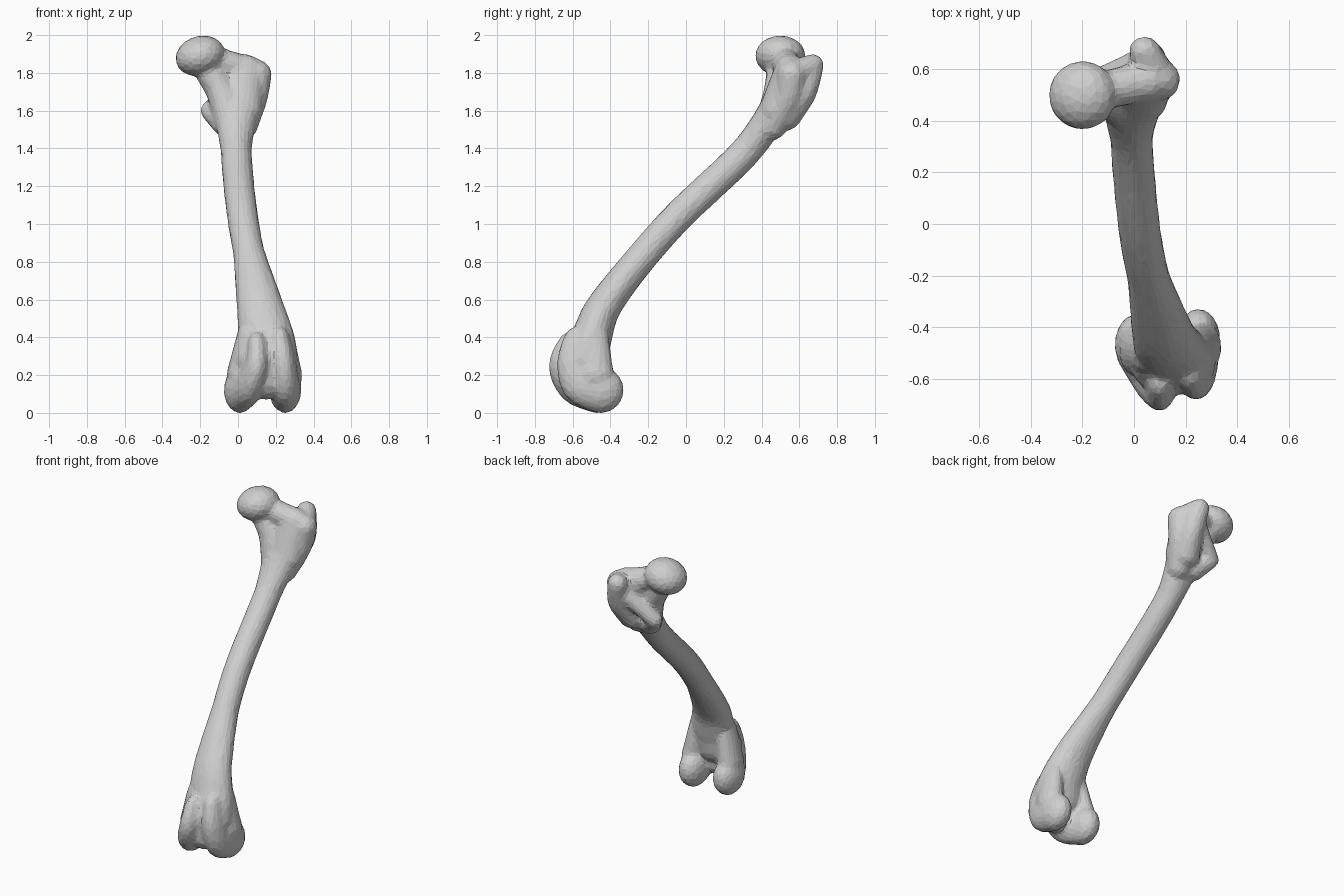
import bpy
import bmesh
from mathutils import Matrix, Vector

cube = bpy.data.objects.get("Cube")
if cube:
    bpy.data.objects.remove(cube, do_unlink=True)

grey = (0.62, 0.62, 0.62, 1)
bone = bpy.data.materials.new("bone_grey")
bone.use_nodes = True
bone.diffuse_color = grey
bone.node_tree.nodes["Principled BSDF"].inputs["Base Color"].default_value = grey

volumes = bmesh.new()


def blob(centre, across, depth, height, tip=0):
    """Ellipsoid with the given half sizes, tipped sideways about the y axis."""
    place = (Matrix.Translation(centre) @ Matrix.Rotation(tip, 4, "Y")
             @ Matrix.Diagonal((across, depth, height, 1)))
    bmesh.ops.create_icosphere(volumes, subdivisions=3, radius=1, matrix=place)


def smooth_path(points):
    """Yield closely spaced positions on a curve through the points, with progress."""
    points = [Vector(point) for point in points]
    last = len(points) - 1
    for index in range(last):
        here, there = points[index], points[index + 1]
        before, after = points[max(index - 1, 0)], points[min(index + 2, last)]
        leave, arrive = (there - before) / 2, (after - here) / 2
        steps = max(2, round((there - here).length / 0.02))
        for step in range(steps + 1):
            t = step / steps
            ease = t * t * (3 - 2 * t)
            bend = leave * t * (1 - t) ** 2 - arrive * t * t * (1 - t)
            yield here.lerp(there, ease) + bend, (index + t) / last


def limb(start_radius, end_radius, *points, width=1):
    """Tapering sweep along a curve; width scales it from side to side."""
    for position, progress in smooth_path(points):
        radius = start_radius + (end_radius - start_radius) * progress
        blob(position, radius * width, radius, radius)


# Landmarks shared by several parts
head = Vector((-.2, .5, 1.89))
shoulder = Vector((.02, .55, 1.82))
flank = Vector((.1, .56, 1.79))
hook = Vector((.04, .67, 1.84))
lesser_trochanter = Vector((-.15, .55, 1.6))

# Shaft: slim in the middle, widening at the hip and flaring at the knee
shaft = [(0, .52, 1.7), (-.01, .33, 1.4), (.03, -.08, 1),
         (.11, -.41, .6), (.15, -.5, .4), (.15, -.54, .28)]
for position, progress in smooth_path(shaft):
    knee_flare = max(0, .85 - position.z)
    hip_flare = max(0, position.z - 1.4)
    radius = .083 + .13 * knee_flare ** 2
    blob(position, .083 + .15 * knee_flare + .17 * hip_flare, radius, radius)

# Ball head, slightly flattened and tipped
blob(head, .134, .134, .106, tip=-.3)

# Neck, the buttress below it and the broad front face
limb(.07, .08, head, shoulder)
limb(.075, .085, (-.15, .5, 1.8), (-.09, .49, 1.7), (-.04, .45, 1.54))
limb(.08, .085, shoulder, (0, .47, 1.6), width=1.5)

# Greater trochanter: hooked top, rear edge and outer flare
limb(.075, .06, flank, hook)
limb(.06, .085, hook, (.06, .62, 1.7), (.03, .53, 1.58))
limb(.08, .075, flank, (.08, .54, 1.67), (.03, .46, 1.52))

# Lesser trochanter, its root and the crest joining it to the greater one
limb(.05, .075, lesser_trochanter, (-.07, .48, 1.54))
limb(.05, .05, lesser_trochanter, (.02, .63, 1.76))

# Two condyles rolling from the front ridges round to the back
limb(.08, .122, (.22, -.57, .38), (.24, -.59, .26), (.25, -.55, .15), (.25, -.45, .12), width=.7)
limb(.07, .122, (.1, -.61, .36), (.1, -.64, .25), (.06, -.58, .15), (.01, -.47, .12), width=.7)

# Side swellings above the condyles and the floor of the groove between them
limb(.08, .1, (.24, -.49, .4), (.27, -.48, .2), width=.7)
limb(.08, .1, (.05, -.5, .4), (.01, -.49, .2), width=.7)
limb(.1, .1, (.16, -.56, .3), (.15, -.56, .17), width=.8)

mesh = bpy.data.meshes.new("thigh_bone_volumes")
volumes.to_mesh(mesh)
volumes.free()
thigh = bpy.data.objects.new("thigh_bone", mesh)
bpy.context.collection.objects.link(thigh)

# Fuse all volumes into one skin, soften the joints, then facet it
fuse = thigh.modifiers.new("Fuse", "REMESH")
fuse.mode = "VOXEL"
fuse.voxel_size = 0.012
soften = thigh.modifiers.new("Soften", "SMOOTH")
soften.factor = 0.5
soften.iterations = 10
facet = thigh.modifiers.new("Facet", "DECIMATE")
facet.ratio = 0.08
graph = bpy.context.evaluated_depsgraph_get()
skin = bpy.data.meshes.new_from_object(thigh.evaluated_get(graph))
thigh.modifiers.clear()
thigh.data = skin

# One flat-shaded colour
skin.materials.clear()
skin.materials.append(bone)
for face in skin.polygons:
    face.use_smooth = False
    face.material_index = 0
